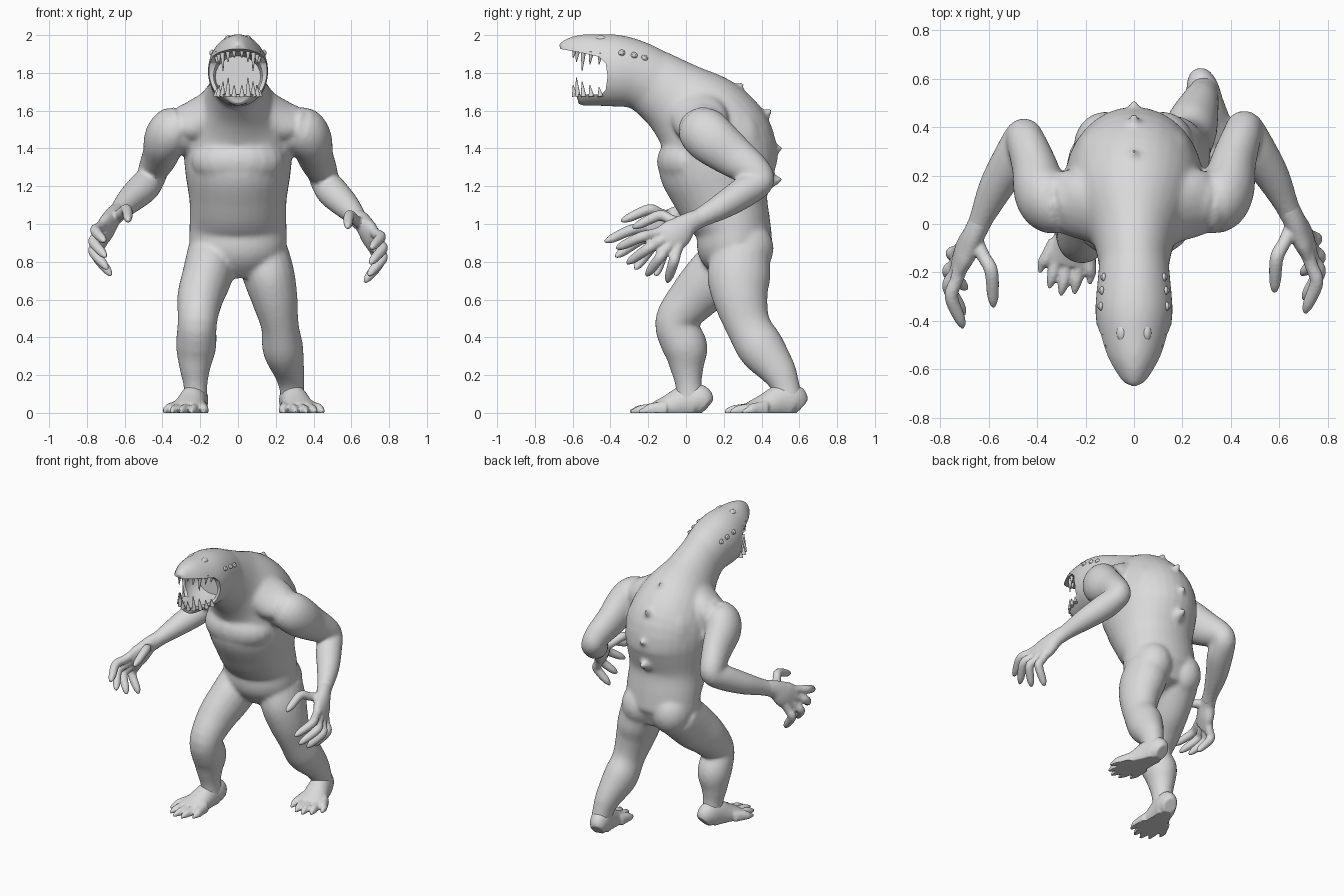
import bpy, bmesh, math
from mathutils import Vector, Matrix

if "Cube" in bpy.data.objects:
    bpy.data.objects.remove(bpy.data.objects["Cube"], do_unlink=True)

hide = bpy.data.materials.new("grey_hide")
hide.use_nodes = True
hide.diffuse_color = (0.7, 0.7, 0.7, 1)
hide.node_tree.nodes["Principled BSDF"].inputs["Base Color"].default_value = (0.7, 0.7, 0.7, 1)


def curve_point(p, i, t):
    """Catmull-Rom sample between station i and i+1."""
    a, b, c, d = (p[max(0, min(len(p) - 1, j))] for j in (i - 1, i, i + 1, i + 2))
    return [0.5 * (2 * q + (r - o) * t + (2 * o - 5 * q + 4 * r - s) * t * t
                   + (3 * q - o - 3 * r + s) * t ** 3) for o, q, r, s in zip(a, b, c, d)]


def tube(bm, stations, sides=20, steps=5):
    """Smooth loft through stations (x, y, z, half width, half depth)."""
    pts = [curve_point(stations, i, k / steps)
           for i in range(len(stations) - 1) for k in range(steps)] + [list(stations[-1])]
    rings = []
    for i, p in enumerate(pts):
        tan = Vector(pts[min(i + 1, len(pts) - 1)][:3]) - Vector(pts[max(i - 1, 0)][:3])
        tan.normalize()
        side = (Vector((1, 0, 0)) - tan * tan.x).normalized()
        up = tan.cross(side)
        ring = []
        for k in range(sides):
            a = math.tau * k / sides
            ring.append(bm.verts.new(Vector(p[:3]) + side * math.cos(a) * p[3] + up * math.sin(a) * p[4]))
        rings.append(ring)
    for r0, r1 in zip(rings, rings[1:]):
        for k in range(sides):
            n = (k + 1) % sides
            bm.faces.new((r0[k], r0[n], r1[n], r1[k]))
    bm.faces.new(rings[0][::-1])
    bm.faces.new(rings[-1])


def blob(bm, loc, size):
    bmesh.ops.create_uvsphere(bm, u_segments=20, v_segments=12, radius=1,
                              matrix=Matrix.Translation(loc) @ Matrix.Diagonal((*size, 1)))


def cone(bm, base, tip, radius):
    d = Vector(tip) - Vector(base)
    m = Matrix.Translation((Vector(base) + Vector(tip)) / 2) @ d.to_track_quat('Z', 'Y').to_matrix().to_4x4()
    bmesh.ops.create_cone(bm, cap_ends=True, segments=12, radius1=radius, radius2=radius * 0.15,
                          depth=d.length, matrix=m)


def finish(name, bm):
    bmesh.ops.recalc_face_normals(bm, faces=bm.faces)
    mesh = bpy.data.meshes.new(name)
    bm.to_mesh(mesh)
    bm.free()
    mesh.materials.append(hide)
    ob = bpy.data.objects.new(name, mesh)
    bpy.context.collection.objects.link(ob)
    return ob


def apply(ob, kind, **settings):
    mod = ob.modifiers.new(kind.lower(), kind)
    for key, value in settings.items():
        setattr(mod, key, value)
    bpy.context.view_layer.objects.active = ob
    bpy.ops.object.modifier_apply(modifier=mod.name)


def shade(ob):
    bpy.ops.object.select_all(action='DESELECT')
    ob.select_set(True)
    bpy.context.view_layer.objects.active = ob
    bpy.ops.object.shade_smooth_by_angle(angle=math.radians(45))


def sculpt(ob, voxel, rounds):
    """Fuse overlapping volumes into one skin and soften the joins."""
    apply(ob, 'REMESH', mode='VOXEL', voxel_size=voxel)
    apply(ob, 'SMOOTH', factor=0.5, iterations=rounds)
    for v in ob.data.vertices:
        v.co.z = max(v.co.z, 0)


def posed(s, p):
    """Mirror an arm station; the right arm reaches further forward."""
    x, y, z, *r = p
    w = min(1, max(0, (1.5 - z) / 0.5)) if s < 0 else 0
    return (s * x, y - 0.06 * w, z + 0.035 * w, *r)


# Torso and neck, then the head
body = bmesh.new()
tube(body, [(0, .29, .74, .17, .12), (0, .26, .86, .25, .195), (0, .25, .98, .257, .2),
            (0, .2, 1.12, .257, .247), (0, .17, 1.28, .28, .31), (0, .16, 1.42, .285, .31),
            (0, .08, 1.55, .25, .27), (0, -.06, 1.67, .17, .205), (0, -.2, 1.765, .14, .175)], 32)
tube(body, [(0, -.12, 1.72, .14, .17), (0, -.25, 1.785, .152, .178), (0, -.36, 1.81, .16, .19),
            (0, -.46, 1.815, .147, .19), (0, -.55, 1.815, .122, .188), (0, -.6, 1.812, .09, .175),
            (0, -.625, 1.805, .05, .15)], 32)
blob(body, (0, .02, 1.33), (.25, .175, .15))                  # chest
for s in (-1, 1):
    blob(body, (s * .13, .28, 1.42), (.12, .13, .2))          # shoulder blade
    blob(body, (s * .12, .32, .87), (.13, .145, .15))         # buttock
    tube(body, [(s * .04, .02, 1.67, .1, .15), (s * .16, .06, 1.585, .1, .15),
                (s * .27, .09, 1.52, .1, .14), (s * .36, .1, 1.46, .07, .08)])   # trapezius
    tube(body, [posed(s, p) for p in (
        (.12, .13, 1.47, .1, .12), (.25, .105, 1.495, .115, .13), (.335, .09, 1.495, .125, .135),
        (.385, .14, 1.445, .113, .135), (.41, .25, 1.36, .095, .115), (.445, .36, 1.28, .082, .09),
        (.46, .39, 1.225, .077, .077), (.5, .31, 1.17, .085, .083), (.57, .2, 1.1, .073, .072),
        (.63, .08, 1.035, .051, .054), (.655, .02, 1.005, .046, .055))])

# Legs: the left steps back, the right steps forward
tube(body, [(.13, .29, .84, .14, .155), (.165, .28, .72, .137, .168), (.195, .29, .6, .122, .145),
            (.222, .33, .46, .1, .12), (.238, .4, .34, .108, .125), (.27, .49, .22, .082, .095),
            (.285, .53, .13, .066, .075), (.29, .54, .05, .066, .085)])
tube(body, [(-.13, .27, .84, .14, .155), (-.165, .15, .72, .132, .155), (-.2, .04, .61, .122, .133),
            (-.215, -.055, .48, .104, .11), (-.222, -.005, .35, .107, .12), (-.228, .005, .24, .083, .09),
            (-.225, .015, .14, .063, .07), (-.225, .025, .05, .064, .085)])

# Bony knobs down the spine
for y, z, dy, dz in ((.27, 1.69, .04, .08), (.41, 1.57, .06, .05), (.46, 1.39, .07, .02), (.46, 1.23, .07, .01)):
    cone(body, (0, y - dy, z - dz), (0, y + dy * .75, z + dz * .75), .07)
body = finish("body", body)
sculpt(body, .011, 14)

# Open mouth: a wedge between the jaws, then the hollow throat
wedge = bmesh.new()
outline = [(-.8, 1.69), (-.45, 1.685), (-.425, 1.71), (-.415, 1.78), (-.425, 1.85),
           (-.46, 1.885), (-.57, 1.91), (-.8, 1.95)]
face = wedge.faces.new([wedge.verts.new((-.3, y, z)) for y, z in outline])
move = bmesh.ops.extrude_face_region(wedge, geom=[face])
bmesh.ops.translate(wedge, vec=(.6, 0, 0), verts=[v for v in move["geom"] if isinstance(v, bmesh.types.BMVert)])
throat = bmesh.new()
tube(throat, [(0, -.585, 1.795, .05, .12), (0, -.54, 1.795, .088, .13), (0, -.45, 1.79, .122, .135),
              (0, -.38, 1.785, .132, .13), (0, -.29, 1.78, .12, .11)], 24)
for name, bm in (("mouth_wedge", wedge), ("throat_hollow", throat)):
    cutter = finish(name, bm)
    cutter.hide_render = True
    apply(body, 'BOOLEAN', operation='DIFFERENCE', object=cutter, solver='EXACT')
    bpy.data.objects.remove(cutter, do_unlink=True)
shade(body)

# Hands: palm, four clawed fingers and a thumb
fingers = [((.71, -.1, .965), (.755, -.24, .93), (.705, -.37, .87)),
           ((.72, -.1, .93), (.765, -.2, .87), (.7, -.315, .79)),
           ((.72, -.08, .9), (.765, -.14, .82), (.69, -.21, .725)),
           ((.71, -.04, .89), (.75, -.065, .8), (.67, -.1, .69)),
           ((.65, -.02, 1.0), (.59, -.14, 1.045), (.58, -.285, .98))]
for s, name in ((1, "left_hand"), (-1, "right_hand")):
    bm = bmesh.new()
    tube(bm, [posed(s, p) for p in ((.63, .08, 1.035, .046, .05), (.665, .01, 1.0, .046, .06),
                                    (.695, -.05, .95, .046, .085), (.725, -.115, .905, .034, .085))])
    for a, b, c in fingers:
        a, b, c = (Vector(posed(s, p)) for p in (a, b, c))
        near_tip = b.lerp(c, .7)
        tube(bm, [(*a, .032, .032), (*a.lerp(b, .5), .028, .028), (*b, .029, .029),
                  (*near_tip, .024, .024), (*c, .009, .009)], 12)
    hand = finish(name, bm)
    sculpt(hand, .008, 4)
    shade(hand)

# Feet: flat-soled wedge from the ankle to five splayed toes
for x, y, turn, name in ((.29, .53, .22, "left_foot"), (-.23, .03, -.22, "right_foot")):
    bm = bmesh.new()
    tube(bm, [(0, .08, .03, .045, .055), (0, .04, .06, .066, .09), (0, -.03, .06, .073, .09),
              (0, -.11, .035, .085, .07), (0, -.2, .015, .1, .042)])
    for k in range(-2, 3):
        reach = -.335 + .018 * k * k
        tube(bm, [(k * .036, -.12, .02, .028, .045), (k * .046, -.2, .018, .028, .034),
                  (k * .051, reach + .05, .014, .023, .027), (k * .053, reach, .005, .008, .01)], 12)
    bmesh.ops.transform(bm, matrix=Matrix.Translation((x, y, 0)) @ Matrix.Rotation(turn, 4, 'Z'), verts=bm.verts)
    foot = finish(name, bm)
    sculpt(foot, .008, 5)
    shade(foot)

# Teeth around both jaws; the upper gum rises toward the snout
for name, base, rise, sign, lengths in (("upper_teeth", 1.9, .03, -1, (.05, .07, .11, .07, .06)),
                                        ("lower_teeth", 1.675, 0, 1, (.06, .1, .08, .06, .05))):
    bm = bmesh.new()
    for s in (-1, 1):
        for k, length in enumerate(lengths):
            a = .18 + .3 * k
            px, py = s * .118 * math.sin(a), -.42 - .172 * math.cos(a)
            z = base + rise * math.cos(a)
            cone(bm, (px, py, z), (px * .95, py - .008, z + sign * length), .015)
    shade(finish(name, bm))

# Nostril ridges on the snout
bm = bmesh.new()
for s in (-1, 1):
    blob(bm, (s * .05, -.45, 1.978), (.022, .035, .02))
shade(finish("nostril_ridges", bm))

# Three small eyes on each side, each in a raised rim
bm = bmesh.new()
for s in (-1, 1):
    for x, y, z in ((.137, -.34, 1.905), (.132, -.275, 1.892), (.124, -.22, 1.878)):
        blob(bm, (s * x, y, z), (.01, .018, .018))
        blob(bm, (s * (x + .006), y, z), (.009, .011, .011))
shade(finish("eyes", bm))
